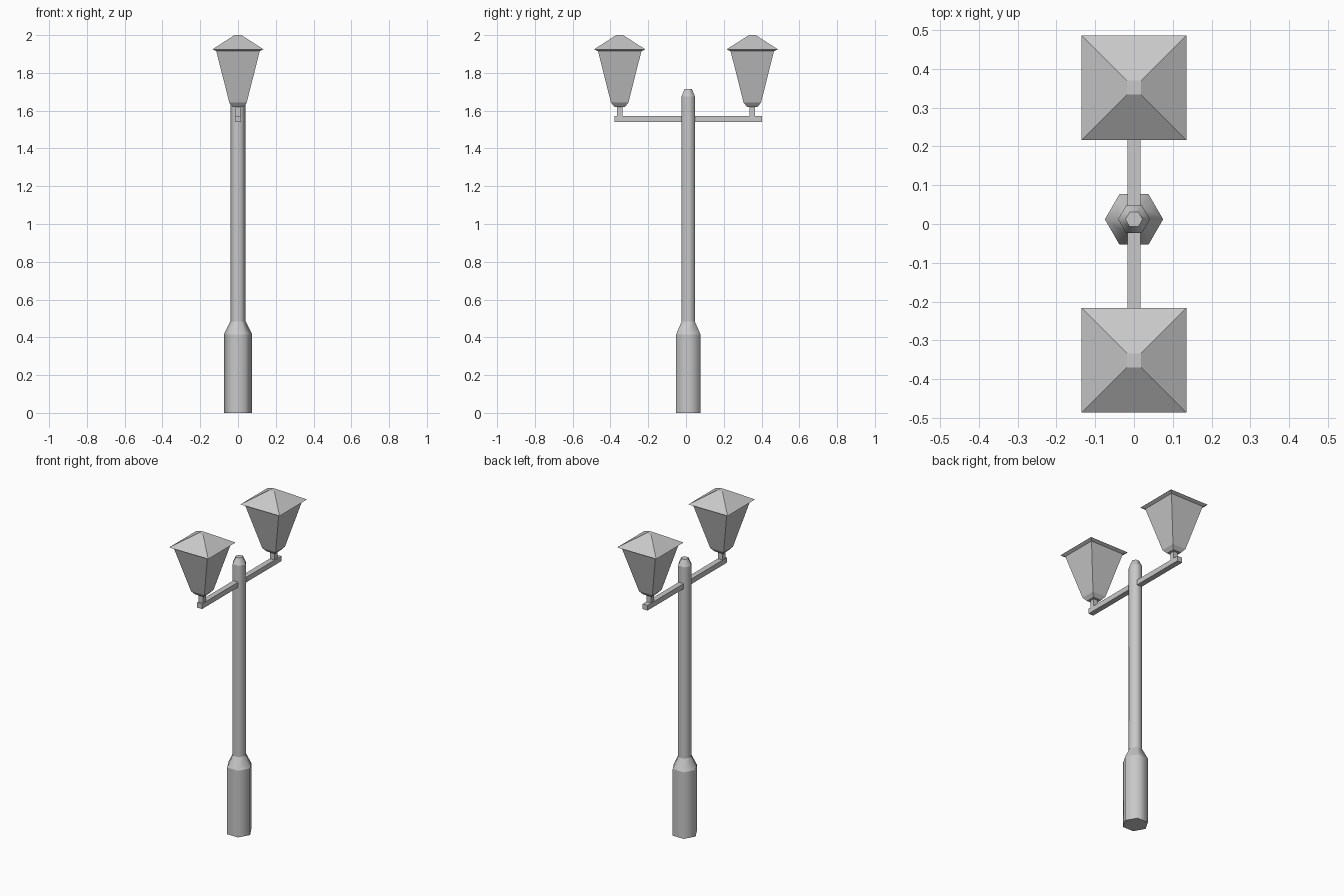
import bpy, bmesh
from math import cos, sin, pi, sqrt

# Remove the default cube
cube = bpy.data.objects.get("Cube")
if cube:
    bpy.data.objects.remove(cube, do_unlink=True)

# Single grey metal
GREY = (0.58, 0.58, 0.58, 1.0)
metal = bpy.data.materials.new("grey_metal")
metal.use_nodes = True
metal.diffuse_color = GREY
metal.node_tree.nodes["Principled BSDF"].inputs["Base Color"].default_value = GREY


def loft(name, sides, profile, x=0, y=0, start=0, smooth=False):
    """Stack regular polygon rings given as (radius, height) and cap both ends."""
    bm = bmesh.new()
    rings = []
    for r, z in profile:
        angles = [start + 2 * pi * i / sides for i in range(sides)]
        rings.append([bm.verts.new((x + r * cos(a), y + r * sin(a), z)) for a in angles])
    for low, high in zip(rings, rings[1:]):
        for i in range(sides):
            j = (i + 1) % sides
            face = bm.faces.new((low[i], low[j], high[j], high[i]))
            face.smooth = smooth
    bm.faces.new(rings[0][::-1])
    bm.faces.new(rings[-1])
    # Keep the horizontal rings crisp
    for e in bm.edges:
        if abs(e.verts[0].co.z - e.verts[1].co.z) < 1e-5:
            e.smooth = False
    mesh = bpy.data.meshes.new(name)
    bm.to_mesh(mesh)
    bm.free()
    mesh.materials.append(metal)
    obj = bpy.data.objects.new(name, mesh)
    bpy.context.collection.objects.link(obj)
    return obj


def square(name, profile, y):
    """Square loft whose profile gives half widths."""
    return loft(name, 4, [(h * sqrt(2), z) for h, z in profile], y=y, start=pi / 4)


def bar(name, half, y0, y1, z0, z1):
    """Box centred on x, running along y."""
    bpy.ops.mesh.primitive_cube_add(size=1, location=(0, (y0 + y1) / 2, (z0 + z1) / 2))
    obj = bpy.context.object
    obj.name = name
    obj.scale = (2 * half, y1 - y0, z1 - z0)
    obj.data.materials.append(metal)


POLE_Y = 0.012

# Hexagonal post: wide foot, shoulder, shaft and tapered tip
loft("post", 6, [(0.075, 0), (0.075, 0.415), (0.041, 0.483),
                 (0.041, 1.675), (0.022, 1.715)], y=POLE_Y, smooth=True)

# Cross arm through the post
bar("cross_arm", 0.017, POLE_Y - 0.39, POLE_Y + 0.39, 1.541, 1.573)

# Lantern on each end of the arm
for side, y in (("front", -0.351), ("back", 0.351)):
    square(side + "_stem", [(0.0145, 1.57), (0.0145, 1.625)], y)
    square(side + "_lantern", [(0.028, 1.62), (0.046, 1.642), (0.115, 1.915),
                               (0.135, 1.925), (0.018, 2.0)], y)
